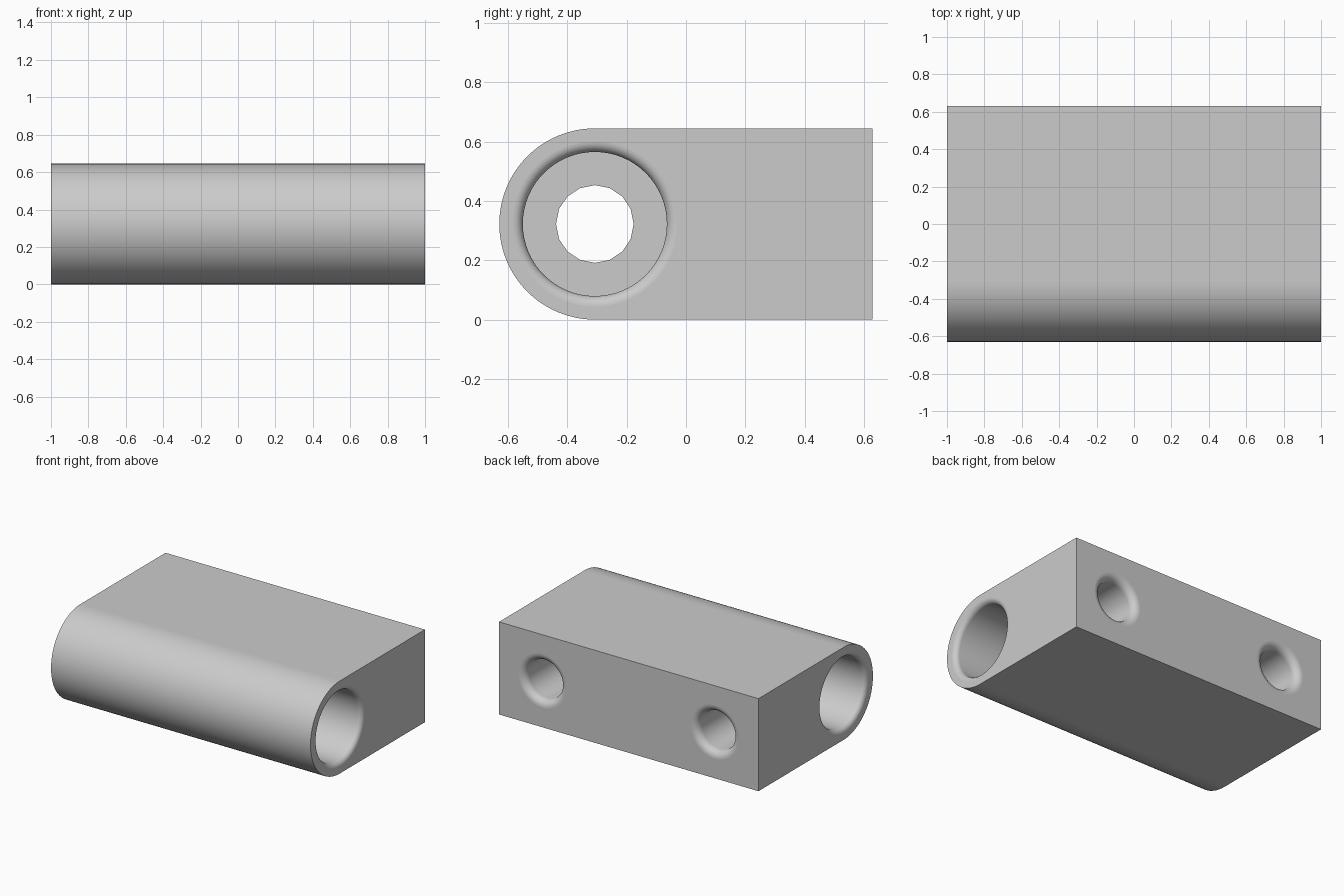
import bpy, bmesh, math
from mathutils import Vector

cube = bpy.data.objects.get("Cube")
if cube:
    bpy.data.objects.remove(cube, do_unlink=True)

HALF_LENGTH, HALF_DEPTH = 1.0, 0.63
RADIUS = 0.3225
AXIS_Y = RADIUS - HALF_DEPTH
HOLE_DEPTH = 0.5
X, Y, Z = Vector((1, 0, 0)), Vector((0, 1, 0)), Vector((0, 0, 1))

grey = bpy.data.materials.new("light grey")
grey.use_nodes = True
color = (0.6, 0.6, 0.6, 1)
grey.diffuse_color = color
grey.node_tree.nodes["Principled BSDF"].inputs["Base Color"].default_value = color

bm = bmesh.new()


def ring(center, across, radius, sides):
    """Circle of vertices in the plane of the across direction and z."""
    angles = [2 * math.pi * i / sides for i in range(sides)]
    return [bm.verts.new(center + radius * (across * math.cos(a) + Z * math.sin(a)))
            for a in angles]


def skin(a, b):
    """Smooth wall of quads between two rings."""
    for i in range(len(a)):
        j = (i + 1) % len(a)
        bm.faces.new((a[i], a[j], b[j], b[i])).smooth = True


def fill(normal, *loops):
    """Flat face bounded by the first loop, with the others as holes."""
    edges = []
    for loop in loops:
        for a, b in zip(loop, loop[1:] + loop[:1]):
            edges.append(bm.edges.get((a, b)) or bm.edges.new((a, b)))
    made = bmesh.ops.triangle_fill(bm, use_beauty=True, edges=edges, normal=normal)
    for item in made["geom"]:
        if isinstance(item, bmesh.types.BMFace):
            item.smooth = False


def hole(mouth, inward, across, radius, fillet, sides, steps=8):
    """Hole wall with a rounded mouth; returns its mouth and bottom rings."""
    rings = []
    for i in range(steps + 1):
        t = math.pi / 2 * i / steps
        r = radius + fillet * (1 - math.sin(t))
        rings.append(ring(mouth + inward * fillet * (1 - math.cos(t)), across, r, sides))
    rings.append(ring(mouth + inward * HOLE_DEPTH, across, radius, sides))
    for a, b in zip(rings, rings[1:]):
        skin(a, b)
    return rings[0], rings[-1]


# Outer shell: straight back, half-round front
outline = [(HALF_DEPTH, 0), (HALF_DEPTH, 2 * RADIUS)]
for i in range(49):
    a = math.pi / 2 + math.pi * i / 48
    outline.append((AXIS_Y + RADIUS * math.cos(a), RADIUS + RADIUS * math.sin(a)))
ends = {s: [bm.verts.new((s * HALF_LENGTH, y, z)) for y, z in outline] for s in (-1, 1)}
left, right = ends[1], ends[-1]
count = len(outline)
for i in range(1, count):
    j = (i + 1) % count
    face = bm.faces.new((left[i], left[j], right[j], right[i]))
    face.smooth = 1 < i < count - 1

# End bores joined by a narrow passage, and blind screw holes in the back
axis = Vector((0, AXIS_Y, RADIUS))
passage = {s: ring(axis + X * s * (HALF_LENGTH - HOLE_DEPTH), Y, 0.131, 16)
           for s in (-1, 1)}
skin(passage[-1], passage[1])
screw_mouths = []
for s in (-1, 1):
    mouth, shoulder = hole(axis + X * s * HALF_LENGTH, -X * s, Y, 0.243, 0.035, 64)
    fill(X * s, ends[s], mouth)
    fill(X * s, shoulder, passage[s])
    mouth, bottom = hole(Vector((s * 0.665, HALF_DEPTH, RADIUS)), -Y, X, 0.135, 0.05, 48)
    bm.faces.new(bottom)
    screw_mouths.append(mouth)
fill(Y, [left[0], left[1], right[1], right[0]], *screw_mouths)

# Keep corners crisp
bmesh.ops.recalc_face_normals(bm, faces=bm.faces)
for edge in bm.edges:
    edge.smooth = edge.calc_face_angle(0) < math.radians(30)

mesh = bpy.data.meshes.new("barrel_block")
bm.to_mesh(mesh)
bm.free()
mesh.materials.append(grey)
block = bpy.data.objects.new("barrel_block", mesh)
bpy.context.collection.objects.link(block)
